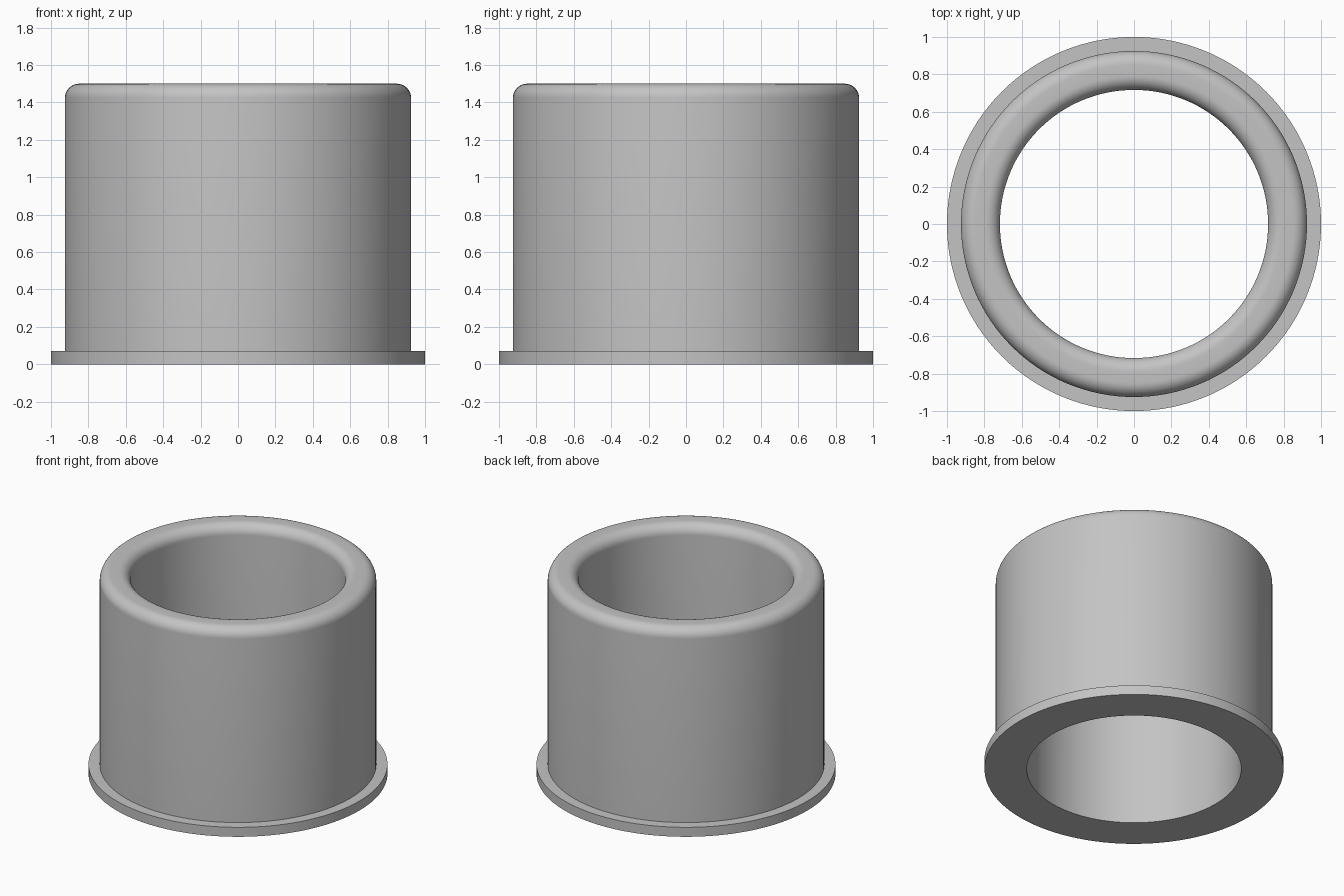
import bpy, bmesh
from math import sin, cos, pi, radians

if "Cube" in bpy.data.objects:
    bpy.data.objects.remove(bpy.data.objects["Cube"], do_unlink=True)

FLANGE_R, OUTER_R, INNER_R = 1.0, 0.925, 0.717
FLANGE_H, HEIGHT, FILLET = 0.07, 1.5, 0.075
SEGMENTS = 128

# Plain grey material
grey = bpy.data.materials.new("grey")
grey.use_nodes = True
colour = (0.55, 0.55, 0.55, 1)
grey.diffuse_color = colour
grey.node_tree.nodes["Principled BSDF"].inputs["Base Color"].default_value = colour


def arc(cx, cz, start, end, steps=10):
    """Points of a rounded corner in the r-z plane."""
    angles = [start + (end - start) * i / steps for i in range(steps + 1)]
    return [(cx + FILLET * cos(a), cz + FILLET * sin(a)) for a in angles]


def lathe(name, profile):
    """Revolve a closed r-z profile about the z axis."""
    bm = bmesh.new()
    rings = []
    for i in range(SEGMENTS):
        a = 2 * pi * i / SEGMENTS
        rings.append([bm.verts.new((r * cos(a), r * sin(a), z)) for r, z in profile])
    n = len(profile)
    for i, ring in enumerate(rings):
        nxt = rings[(i + 1) % SEGMENTS]
        for j in range(n):
            k = (j + 1) % n
            bm.faces.new((ring[j], nxt[j], nxt[k], ring[k]))
    bmesh.ops.recalc_face_normals(bm, faces=bm.faces)
    mesh = bpy.data.meshes.new(name)
    bm.to_mesh(mesh)
    bm.free()
    mesh.materials.append(grey)
    obj = bpy.data.objects.new(name, mesh)
    bpy.context.collection.objects.link(obj)
    bpy.ops.object.select_all(action="DESELECT")
    obj.select_set(True)
    bpy.context.view_layer.objects.active = obj
    bpy.ops.object.shade_smooth_by_angle(angle=radians(30))
    return obj


# Flanged sleeve with rounded rim and straight bore
top = HEIGHT - FILLET
profile = [(INNER_R, 0), (FLANGE_R, 0), (FLANGE_R, FLANGE_H), (OUTER_R, FLANGE_H)]
profile += arc(OUTER_R - FILLET, top, 0, pi / 2)
profile += arc(INNER_R + FILLET, top, pi / 2, pi)
lathe("flanged_bushing", profile)
